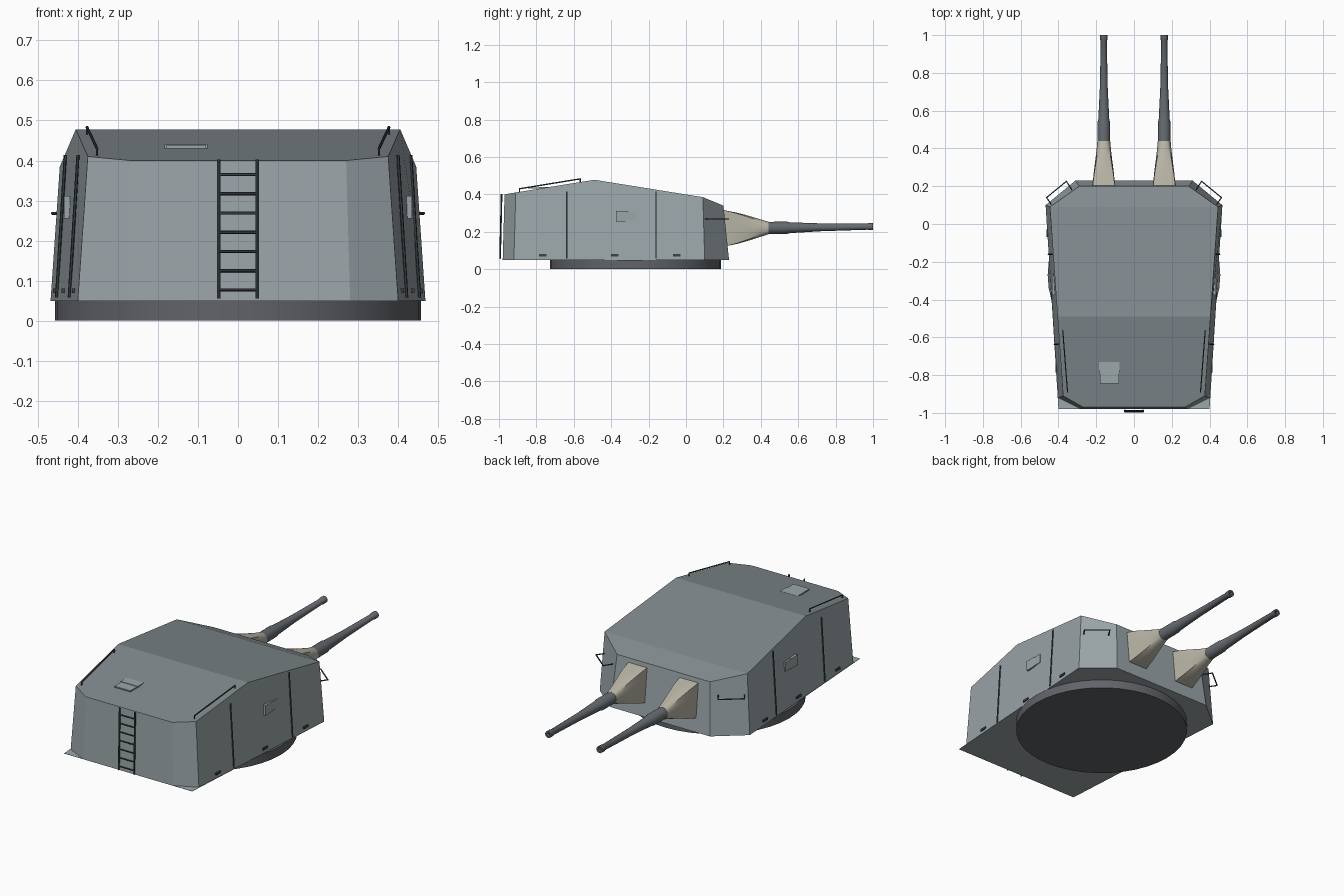
import bpy, bmesh, math
from mathutils import Vector, Matrix

if "Cube" in bpy.data.objects:
    bpy.data.objects.remove(bpy.data.objects["Cube"])


def material(name, rgb):
    m = bpy.data.materials.new(name)
    m.diffuse_color = (*rgb, 1)
    m.use_nodes = True
    m.node_tree.nodes["Principled BSDF"].inputs["Base Color"].default_value = m.diffuse_color
    return m


HULL = material("hull_grey", (0.33, 0.38, 0.40))
ROOF = material("roof_grey", (0.22, 0.255, 0.27))
STEEL = material("gun_steel", (0.13, 0.145, 0.16))
CANVAS = material("canvas", (0.48, 0.46, 0.38))
DARK = material("dark_fittings", (0.045, 0.055, 0.06))
RING = material("ring_grey", (0.12, 0.125, 0.14))


def finish(name, bm, mat, smooth=False, recalc=True):
    if recalc:
        bmesh.ops.recalc_face_normals(bm, faces=bm.faces)
    me = bpy.data.meshes.new(name)
    bm.to_mesh(me)
    bm.free()
    ob = bpy.data.objects.new(name, me)
    bpy.context.collection.objects.link(ob)
    me.materials.append(mat)
    if smooth:
        bpy.ops.object.select_all(action='DESELECT')
        bpy.context.view_layer.objects.active = ob
        ob.select_set(True)
        bpy.ops.object.shade_smooth_by_angle(angle=math.radians(35))
    return ob


def box(bm, lo, hi):
    lo, hi = Vector(lo), Vector(hi)
    bmesh.ops.create_cube(bm, size=1, matrix=Matrix.Translation((lo + hi) / 2)
                          @ Matrix.Diagonal((*(hi - lo), 1)))


def rods(bm, points, r, sides=6):
    for a, b in zip(points, points[1:]):
        a, b = Vector(a), Vector(b)
        d = b - a
        mat = Matrix.Translation((a + b) / 2) @ d.to_track_quat('Z', 'Y').to_matrix().to_4x4()
        bmesh.ops.create_cone(bm, cap_ends=True, segments=sides, radius1=r, radius2=r,
                              depth=d.length + r, matrix=mat)


def skin(bm, rings, caps=True):
    loops = [[bm.verts.new(p) for p in ring] for ring in rings]
    n = len(loops[0])
    for a, b in zip(loops, loops[1:]):
        for i in range(n):
            bm.faces.new((a[i], a[(i + 1) % n], b[(i + 1) % n], b[i]))
    if caps:
        bm.faces.new(loops[0][::-1])
        bm.faces.new(loops[-1])


# Gun house: half outline at floor and roof, from the ladder end to the gun end
low = [(0.28, -0.98, 0.05), (0.40, -0.92, 0.05), (0.468, 0.10, 0.05), (0.31, 0.23, 0.05)]
top = [(0.27, -0.97, 0.40), (0.375, -0.91, 0.41), (0.405, -0.49, 0.478),
       (0.445, 0.09, 0.385), (0.29, 0.20, 0.34)]
bm = bmesh.new()
L = {s: [bm.verts.new((s * x, y, z)) for x, y, z in low] for s in (1, -1)}
T = {s: [bm.verts.new((s * x, y, z)) for x, y, z in top] for s in (1, -1)}
for s in (1, -1):
    l, t = L[s], T[s]
    for f in ((l[0], l[1], t[1], t[0]), (l[1], l[2], t[3], t[2], t[1]), (l[2], l[3], t[4], t[3])):
        bm.faces.new(f)
for i, j in ((0, 0), (3, 4)):
    bm.faces.new((L[1][i], T[1][j], T[-1][j], L[-1][i]))
roof = [bm.faces.new((T[1][i], T[1][i + 1], T[-1][i + 1], T[-1][i])) for i in range(4)]
house_roof = set(roof)
bmesh.ops.recalc_face_normals(bm, faces=bm.faces)
for f in house_roof:
    f.material_index = 1
house = finish("gun_house", bm, HULL)
house.data.materials.append(ROOF)

# Floor plate with square corners at the ladder end
bm = bmesh.new()
half = [(0.40, -0.98, 0.05), (0.468, 0.10, 0.05), (0.31, 0.23, 0.05)]
pts = half + [(-x, y, z) for x, y, z in half[::-1]]
skin(bm, [[(x, y, z - 0.001) for x, y, z in pts], pts])
finish("floor_plate", bm, HULL)

# Turntable ring
bm = bmesh.new()
bmesh.ops.create_cone(bm, cap_ends=True, segments=40, radius1=0.457, radius2=0.457,
                      depth=0.05, matrix=Matrix.Translation((0, -0.27, 0.025)))
finish("turntable_ring", bm, RING, True)

# Guns and canvas boots
barrel = [(0.20, 0.033), (0.54, 0.033), (0.555, 0.029), (0.72, 0.021), (0.97, 0.016),
          (0.975, 0.019), (1.0, 0.019), (1.0, 0.010), (0.93, 0.010)]
angles = [math.tau * i / 24 for i in range(24)]
for side, s in (("left", -1), ("right", 1)):
    cx = s * 0.16
    bm = bmesh.new()
    skin(bm, [[(cx + r * math.cos(a), y, 0.22 + 0.013 * (y - 0.43) + r * math.sin(a))
               for a in angles] for y, r in barrel])
    finish(side + "_gun_barrel", bm, STEEL, True)

    bm = bmesh.new()
    rings = []
    # t along boot, half width, half height, squareness
    for t, hx, hz, q in ((0, 0.059, 0.096, 1), (0.28, 0.053, 0.083, 0.85),
                         (0.55, 0.045, 0.066, 0.6), (0.8, 0.038, 0.048, 0.3),
                         (1, 0.034, 0.034, 0)):
        ring = []
        for a in angles:
            c, n = math.cos(a), math.sin(a)
            k = 1 + q * (1 / max(abs(c), abs(n)) - 1)
            z = 0.22 + hz * k * n
            plate = 0.23 - 0.103 * (z - 0.05) - 0.003
            ring.append((cx + hx * k * c, plate + (0.44 - plate) * t, z))
        rings.append(ring)
    skin(bm, rings)
    finish(side + "_gun_boot", bm, CANVAS, True)

# Ladder
bm = bmesh.new()
for x in (-0.048, 0.048):
    rods(bm, [(x, -0.994, 0.058), (x, -0.986, 0.40)], 0.0045)
for i in range(7):
    z = 0.077 + 0.048 * i
    rods(bm, [(-0.048, -0.994 + 0.023 * (z - 0.058), z), (0.048, -0.994 + 0.023 * (z - 0.058), z)], 0.004)
finish("ladder", bm, DARK)


def wall_x(y, z):
    # side wall position, on the sloping side
    f = (y + 0.92) / 1.02
    lo_x = 0.40 + 0.068 * f
    hi_x = 0.375 + 0.07 * (y + 0.91)
    hi_z = 0.41 + 0.162 * (y + 0.91) if y < -0.49 else 0.478 - 0.16 * (y + 0.49)
    return lo_x + (hi_x - lo_x) * (z - 0.05) / (hi_z - 0.05)


for side, s in (("left", -1), ("right", 1)):
    # Roof rails
    bm = bmesh.new()
    rods(bm, [(s * 0.352, -0.89, 0.41), (s * 0.352, -0.89, 0.430),
              (s * 0.377, -0.565, 0.483), (s * 0.377, -0.565, 0.463)], 0.0035)
    finish(side + "_roof_rail", bm, DARK)
    # Grab rails on the angled cheeks
    bm = bmesh.new()
    rods(bm, [(s * 0.435, 0.10, 0.268), (s * 0.463, 0.14, 0.268),
              (s * 0.358, 0.226, 0.268), (s * 0.330, 0.183, 0.268)], 0.0035)
    finish(side + "_cheek_rail", bm, DARK)
    # Vertical side strips
    bm = bmesh.new()
    for y in (-0.637, -0.16):
        rods(bm, [(s * (wall_x(y, z) + 0.003), y, z) for z in (0.06, 0.412)], 0.004)
    finish(side + "_side_strips", bm, DARK)
    # Small lugs near the floor
    bm = bmesh.new()
    for y in (-0.765, -0.38, -0.05):
        x = wall_x(y, 0.075)
        box(bm, (s * x - 0.006, y - 0.02, 0.069), (s * x + 0.006, y + 0.02, 0.081))
    finish(side + "_side_lugs", bm, DARK)
    # Side hatch
    bm = bmesh.new()
    box(bm, (s * 0.427 - 0.008, -0.375, 0.255), (s * 0.427 + 0.008, -0.315, 0.312))
    box(bm, (s * 0.427 - 0.007, -0.316, 0.258), (s * 0.427 + 0.007, -0.265, 0.309))
    finish(side + "_side_hatch", bm, HULL)

# Roof hatch
bm = bmesh.new()
box(bm, (-0.18, -0.845, 0.430), (-0.08, -0.784, 0.437))
box(bm, (-0.184, -0.785, 0.428), (-0.076, -0.73, 0.440))
finish("roof_hatch", bm, HULL)
